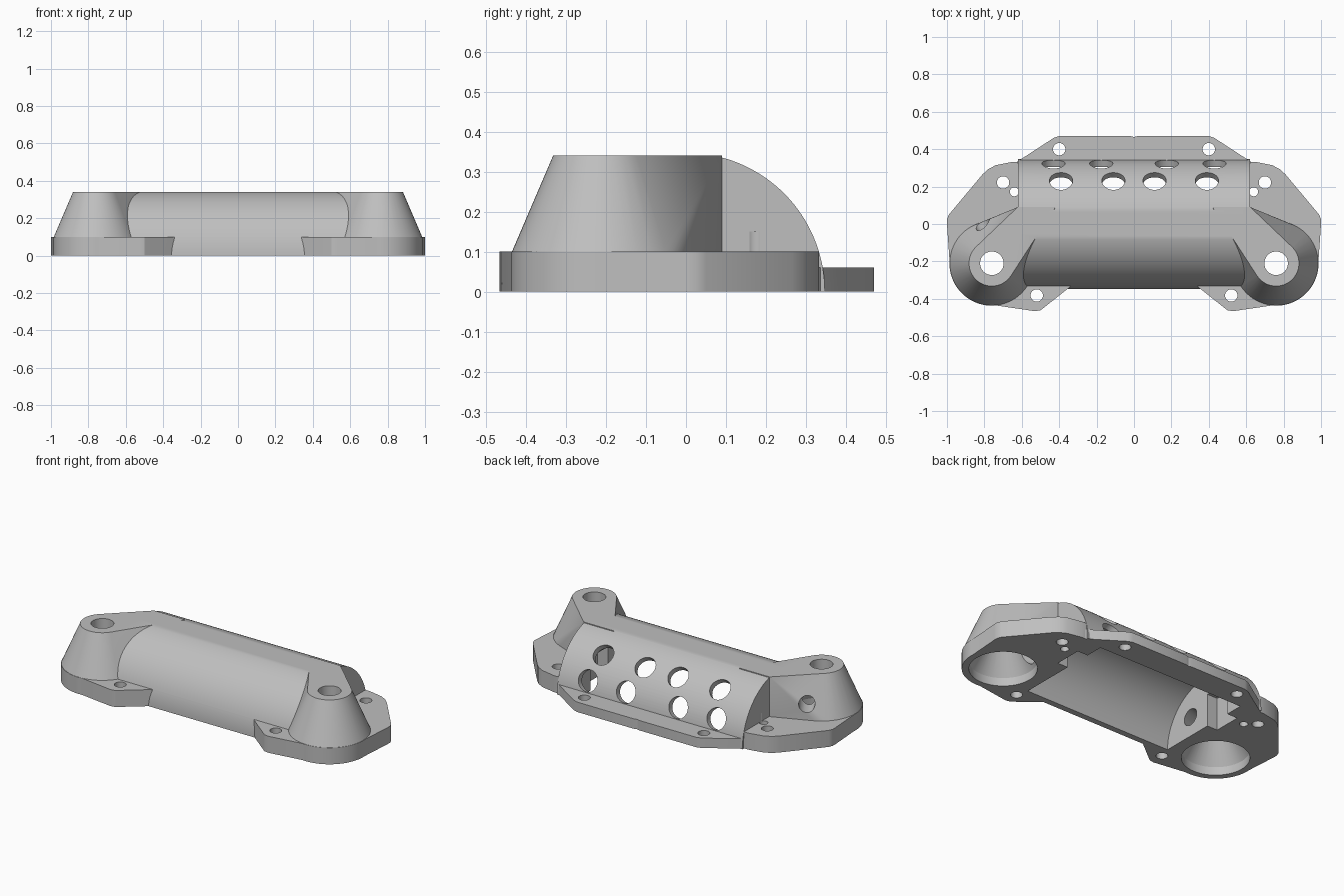
import bpy, bmesh
from math import sin, cos, pi, radians
from mathutils import Vector

cube = bpy.data.objects.get("Cube")
if cube:
    bpy.data.objects.remove(cube, do_unlink=True)

grey = bpy.data.materials.new("light_grey")
grey.use_nodes = True
colour = (0.52, 0.52, 0.52, 1)
grey.diffuse_color = colour
grey.node_tree.nodes["Principled BSDF"].inputs["Base Color"].default_value = colour


def finish(name, bm):
    bmesh.ops.recalc_face_normals(bm, faces=bm.faces)
    mesh = bpy.data.meshes.new(name)
    bm.to_mesh(mesh)
    bm.free()
    mesh.materials.append(grey)
    ob = bpy.data.objects.new(name, mesh)
    bpy.context.scene.collection.objects.link(ob)
    return ob


def prism(name, points, offset):
    """Extrude a closed loop of 3D points along offset."""
    bm = bmesh.new()
    face = bm.faces.new([bm.verts.new(p) for p in points])
    new = bmesh.ops.extrude_face_region(bm, geom=[face])["geom"]
    bmesh.ops.translate(bm, vec=offset, verts=[v for v in new if isinstance(v, bmesh.types.BMVert)])
    return finish(name, bm)


def ring(x, y, z, r, n=64):
    return [(x + r * cos(2 * pi * i / n), y + r * sin(2 * pi * i / n), z) for i in range(n)]


def hull(name, points):
    bm = bmesh.new()
    for p in points:
        bm.verts.new(p)
    out = bmesh.ops.convex_hull(bm, input=bm.verts)
    loose = {v for v in out["geom_interior"] + out["geom_unused"] if isinstance(v, bmesh.types.BMVert)}
    bmesh.ops.delete(bm, geom=list(loose), context='VERTS')
    bmesh.ops.dissolve_limit(bm, angle_limit=radians(0.2), verts=bm.verts, edges=bm.edges)
    return finish(name, bm)


def rod(name, start, end, r, n=32):
    start, end = Vector(start), Vector(end)
    turn = (end - start).to_track_quat('Z', 'Y')
    loop = [start + turn @ Vector(p) for p in ring(0, 0, 0, r, n)]
    return prism(name, loop, end - start)


def half_round(name, r, top, half_len):
    arc = [(-half_len, r * cos(pi * i / 64), min(top, r * sin(pi * i / 64))) for i in range(65)]
    arc += [(-half_len, -r, -0.02), (-half_len, r, -0.02)] if name == "cavity" else []
    return prism(name, arc, (2 * half_len, 0, 0))


def combine(target, other, operation):
    mod = target.modifiers.new(operation.lower(), 'BOOLEAN')
    mod.operation, mod.object, mod.solver = operation, other, 'EXACT'
    bpy.context.view_layer.objects.active = target
    bpy.ops.object.modifier_apply(modifier=mod.name)
    bpy.data.objects.remove(other, do_unlink=True)


BX, BY = 0.76, -0.21   # mounting tower centre

# Half-round shell with a flattened top
body = half_round("housing", 0.347, 0.34, 0.62)

# Thin rear flange
rear = [(-0.645, 0.2), (0.645, 0.2), (0.645, 0.32), (0.43, 0.46), (0.4, 0.47),
        (0.02, 0.47), (0, 0.465), (-0.02, 0.47), (-0.4, 0.47), (-0.43, 0.46), (-0.645, 0.32)]
combine(body, prism("rear_flange", [(x, y, 0) for x, y in rear], (0, 0, 0.06)), 'UNION')

for s in (1, -1):
    # Thick end flange with front tab
    outline = [(0.34, -0.26), (0.34, -0.335), (0.485, -0.45), (0.5, -0.461), (0.53, -0.466)]
    outline += [(BX + 0.227 * cos(radians(a)), BY + 0.227 * sin(radians(a))) for a in range(-96, 5, 5)]
    outline += [(1.0, 0.0), (1.0, 0.025), (0.99, 0.05), (0.81, 0.265), (0.78, 0.293),
                (0.74, 0.314), (0.65, 0.332), (0.6, 0.332), (0.55, 0.1), (0.55, -0.15)]
    combine(body, prism("end_flange", [(s * x, y, 0) for x, y in outline], (0, 0, 0.1)), 'UNION')
    # Tapered tower blending into the shell
    points = ring(s * BX, BY, 0.34, 0.122) + ring(s * BX, BY, 0.1, 0.225) + ring(s * BX, BY, 0.02, 0.225)
    points += [(s * x, 0.09, z) for x in (0.42, 0.622) for z in (0.02, 0.34)]
    combine(body, hull("tower", points), 'UNION')

# Hollow interior
combine(body, half_round("cavity", 0.31, 0.31, 0.5), 'DIFFERENCE')

for s in (1, -1):
    # Conical recess and through hole under each tower
    points = ring(s * BX, BY, -0.02, 0.188) + ring(s * BX, BY, 0.05, 0.188) + ring(s * BX, BY, 0.25, 0.064)
    combine(body, hull("recess", points), 'DIFFERENCE')
    combine(body, rod("tower_hole", (s * BX, BY, 0.2), (s * BX, BY, 0.4), 0.063, 48), 'DIFFERENCE')
    # Passage from the interior to the recess, and end pocket
    combine(body, rod("passage", (s * 0.46, -0.1, 0.12), (s * 0.74, -0.2, 0.12), 0.05), 'DIFFERENCE')
    pocket = [(s * x, y, -0.02) for x, y in ((0.48, 0.03), (0.57, 0.03), (0.57, 0.2), (0.48, 0.2))]
    combine(body, prism("pocket", pocket, (0, 0, 0.22)), 'DIFFERENCE')
    # Screw holes through the flanges
    for x, y, r in ((0.4, 0.4, 0.033), (0.7, 0.222, 0.033), (0.64, 0.172, 0.024), (0.52, -0.382, 0.033)):
        combine(body, rod("screw_hole", (s * x, y, -0.05), (s * x, y, 0.15), r), 'DIFFERENCE')
    # Two rows of round vents in the back of the shell
    for x, angle in ((0.39, 48), (0.11, 48), (0.43, 21), (0.175, 21)):
        out = Vector((0, cos(radians(angle)), sin(radians(angle))))
        mid = Vector((s * x, 0, 0))
        combine(body, rod("vent", mid + out * 0.27, mid + out * 0.42, 0.062, 40), 'DIFFERENCE')

# Cable exit on the right tower
combine(body, rod("cable_exit", (-0.9, 0.14, 0.19), (-0.73, -0.12, 0.19), 0.045), 'DIFFERENCE')

bpy.ops.object.select_all(action='DESELECT')
body.select_set(True)
bpy.context.view_layer.objects.active = body
bpy.ops.object.shade_smooth_by_angle(angle=radians(25))
